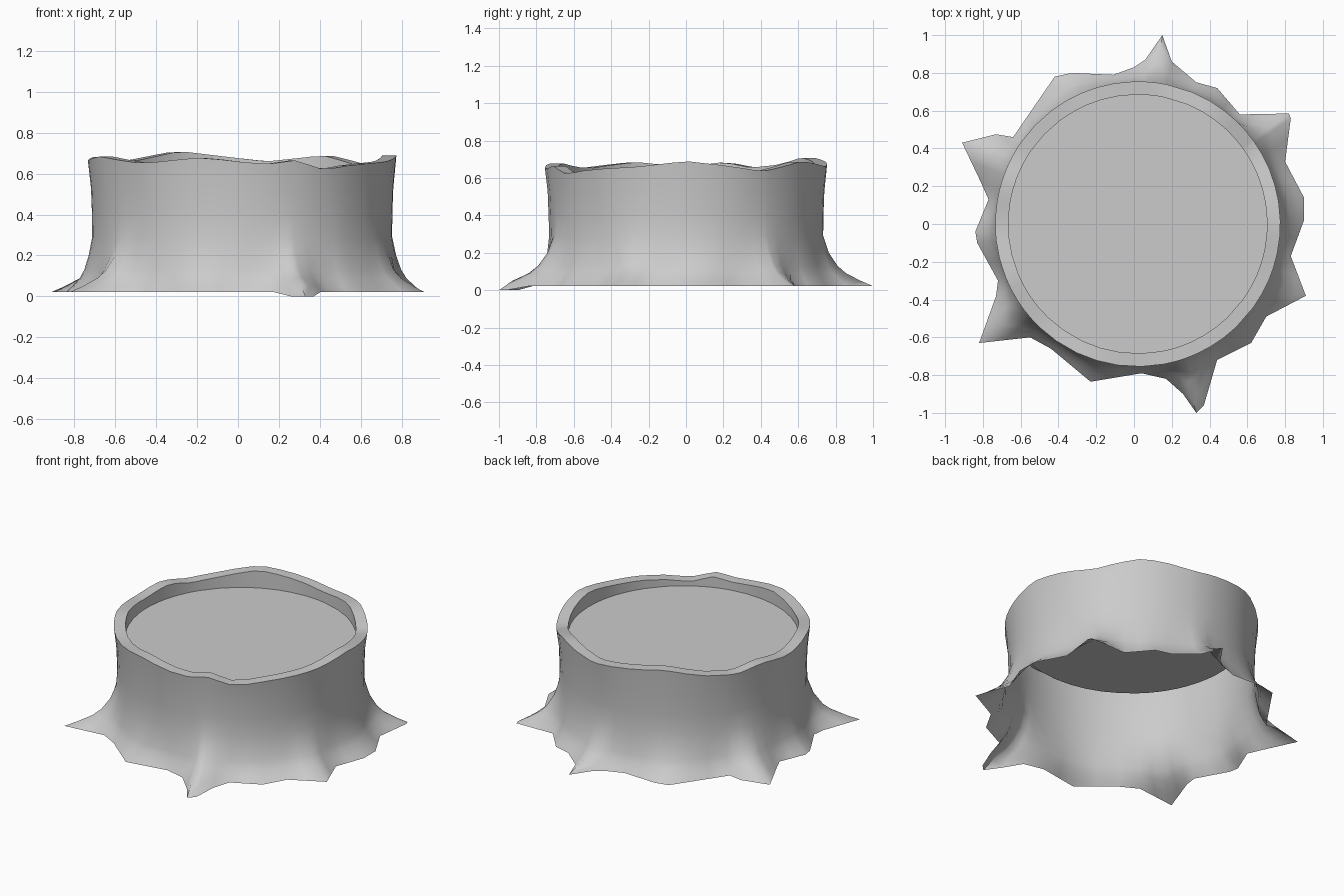
import bpy, bmesh, math
from mathutils import Vector

if "Cube" in bpy.data.objects:
    bpy.data.objects.remove(bpy.data.objects["Cube"])

CX = 0.02            # trunk centre
DISC_Z, DISC_R = 0.595, 0.685

# Root outline at the ground, counter-clockwise
ROOTS = [(0.90, 0.02), (0.90, 0.14), (0.80, 0.33), (0.83, 0.56), (0.82, 0.585), (0.56, 0.58),
         (0.44, 0.72), (0.33, 0.75), (0.20, 0.86), (0.15, 1.0), (0.06, 0.87), (0.0, 0.83),
         (-0.11, 0.79), (-0.33, 0.80), (-0.42, 0.78), (-0.64, 0.46), (-0.73, 0.475),
         (-0.91, 0.43), (-0.81, 0.22), (-0.77, 0.13), (-0.84, -0.04), (-0.83, -0.10),
         (-0.72, -0.30), (-0.73, -0.38), (-0.82, -0.63), (-0.55, -0.60), (-0.44, -0.66),
         (-0.23, -0.835), (0.04, -0.79), (0.17, -0.82), (0.26, -0.90), (0.33, -1.0),
         (0.37, -0.96), (0.44, -0.72), (0.62, -0.63), (0.70, -0.49), (0.91, -0.38), (0.83, -0.17)]

# Uneven rim: (angle in degrees, height)
RIM = [(0, .69), (17, .665), (33, .635), (55, .69), (80, .66), (105, .695), (116, .71),
       (135, .67), (150, .655), (163, .685), (180, .66), (203, .685), (230, .65), (255, .68),
       (278, .645), (290, .665), (302, .62), (317, .645), (340, .66), (360, .69)]

# Bark profile: (height, trunk radius, amount of root flare)
PROFILE = [(.022, .735, 1), (.05, .735, .76), (.09, .735, .47), (.13, .735, .30),
           (.20, .735, .13), (.29, .73, .03), (.40, .735, 0), (.53, .74, 0)]


def rim_height(a):
    a %= 360
    for (a0, z0), (a1, z1) in zip(RIM, RIM[1:]):
        if a0 <= a <= a1:
            return z0 + (z1 - z0) * (a - a0) / (a1 - a0)


def make_object(name, bm, angle):
    bmesh.ops.recalc_face_normals(bm, faces=bm.faces)
    me = bpy.data.meshes.new(name)
    bm.to_mesh(me)
    bm.free()
    ob = bpy.data.objects.new(name, me)
    bpy.context.collection.objects.link(ob)
    bpy.ops.object.select_all(action='DESELECT')
    ob.select_set(True)
    bpy.context.view_layer.objects.active = ob
    bpy.ops.object.shade_smooth_by_angle(angle=math.radians(angle))
    return ob


# Subdivide long outline edges so the trunk stays round
base = []
for p, q in zip(ROOTS, ROOTS[1:] + ROOTS[:1]):
    p, q = Vector(p), Vector(q)
    n = max(1, round((q - p).length / 0.12))
    base += [p.lerp(q, i / n) for i in range(n)]

# Bark shell: flared roots, trunk wall, rim, inner lip
bm = bmesh.new()
columns = []
centre = Vector((CX, 0))
for b in base:
    d = (b - centre).normalized()
    top = rim_height(math.degrees(math.atan2(d.y, d.x)))
    col = []
    for z, r, f in PROFILE:
        p = (centre + d * r).lerp(b, f)
        if f == 1 and b.y < -0.85:      # the front root dips to the ground
            z = 0.0
        col.append((p.x, p.y, z))
    for r, z in ((.755, top), (DISC_R, top), (DISC_R, DISC_Z)):
        p = centre + d * r
        col.append((p.x, p.y, z))
    columns.append([bm.verts.new(v) for v in col])
for c, e in zip(columns, columns[1:] + columns[:1]):
    for i in range(len(c) - 1):
        bm.faces.new((c[i], e[i], e[i + 1], c[i + 1]))
lip = [tuple(c[-1].co) for c in columns]
make_object("stump_bark", bm, 70)

# Flat cut wood surface
bm = bmesh.new()
cut = bm.faces.new([bm.verts.new(v) for v in lip])
make_object("cut_surface", bm, 30)
